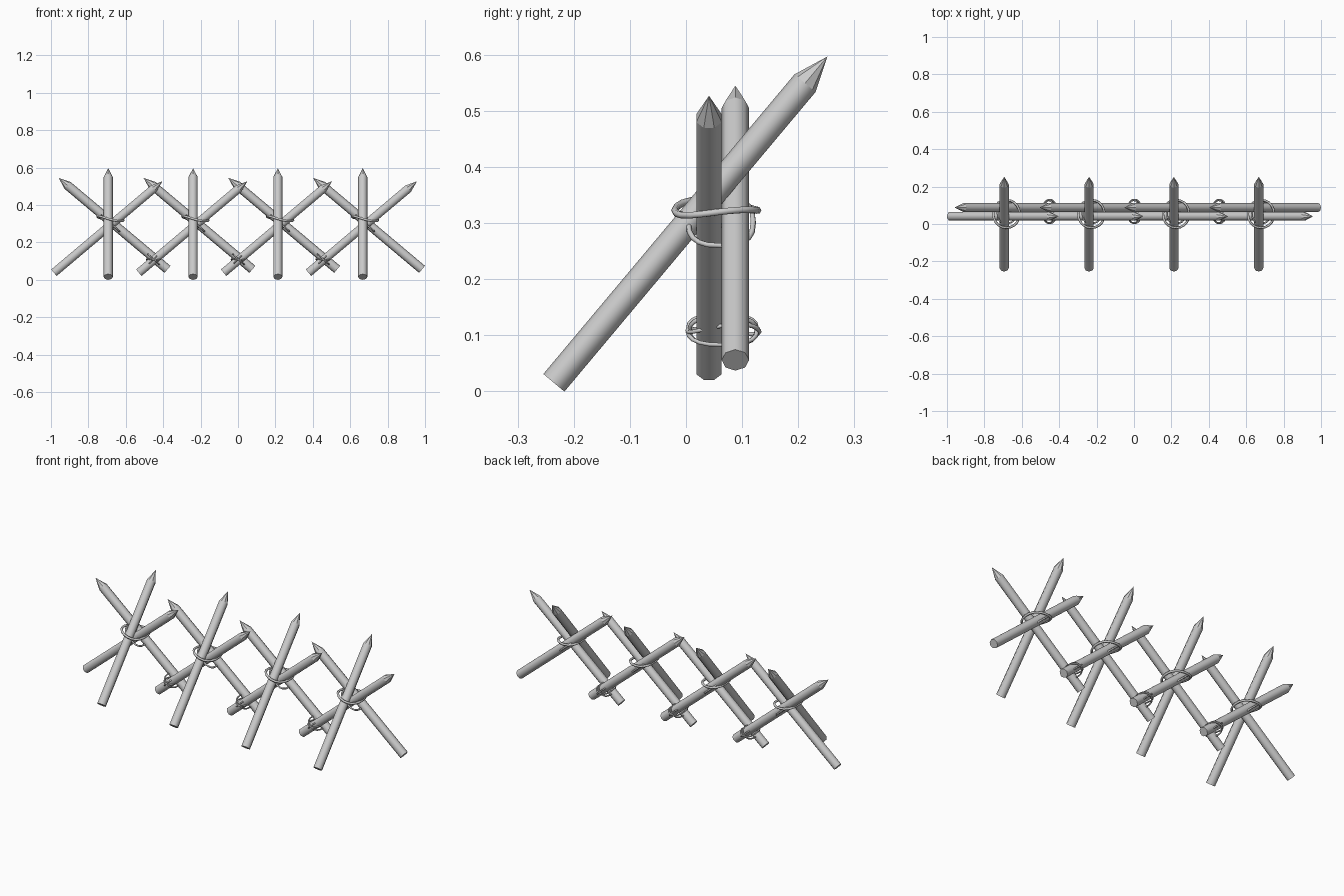
import bpy, bmesh, math
from mathutils import Vector

if "Cube" in bpy.data.objects:
    bpy.data.objects.remove(bpy.data.objects["Cube"])

STATIONS = (-0.694, -0.24, 0.213, 0.667)
R, TIP, SIDES = 0.0245, 0.062, 8


def pole(name, base, tip, side, phase=0.0):
    """Round stake with a flat foot and a sharpened point."""
    base, tip = Vector(base), Vector(tip)
    d = (tip - base).normalized()
    u = Vector(side)
    v = d.cross(u)
    bm = bmesh.new()

    def ring(centre):
        return [bm.verts.new(centre + R * (math.cos(a) * u + math.sin(a) * v))
                for a in (phase + 2 * math.pi * i / SIDES for i in range(SIDES))]

    low, high = ring(base), ring(tip - d * TIP)
    point = bm.verts.new(tip)
    bm.faces.new(low[::-1])
    for i in range(SIDES):
        j = (i + 1) % SIDES
        bm.faces.new((low[i], low[j], high[j], high[i])).smooth = True
        bm.faces.new((high[i], high[j], point))
    for f in bm.faces:
        if not f.smooth:
            for e in f.edges:
                e.smooth = False
    bmesh.ops.recalc_face_normals(bm, faces=bm.faces[:])
    me = bpy.data.meshes.new(name)
    bm.to_mesh(me)
    bm.free()
    bpy.context.collection.objects.link(bpy.data.objects.new(name, me))


def wire(name, centre, across, ry, thick, power=1.0, wobble=0.0):
    """Closed wire loop spanned by the 'across' vector and the y axis."""
    cu = bpy.data.curves.new(name, 'CURVE')
    cu.dimensions = '3D'
    cu.bevel_depth = thick
    cu.bevel_resolution = 1
    sp = cu.splines.new('POLY')
    n = 20
    sp.points.add(n - 1)
    for i, p in enumerate(sp.points):
        a = 2 * math.pi * i / n
        c, s = math.cos(a), math.sin(a)
        c = math.copysign(abs(c) ** power, c)
        s = math.copysign(abs(s) ** power, s)
        q = Vector(centre) + Vector(across) * c + Vector((0, ry * s, wobble * math.sin(2 * a + 0.6)))
        p.co = (*q, 1)
    sp.use_cyclic_u = True
    sp.use_smooth = True
    bpy.context.collection.objects.link(bpy.data.objects.new(name, cu))


for x in STATIONS:
    # three crossed stakes
    pole("leaning_stake", (x, -0.2355, 0.0155), (x, 0.252, 0.597), (1, 0, 0))
    pole("front_cross_stake", (x - 0.29, 0.041, 0.038), (x + 0.29, 0.041, 0.527), (0, 1, 0), math.pi / 8)
    pole("back_cross_stake", (x + 0.317, 0.088, 0.056), (x - 0.265, 0.088, 0.545), (0, 1, 0))
    # lashing around the main crossing
    wire("lashing_ring", (x + 0.012, 0.054, 0.326), (0.07, 0, -0.01), 0.074, 0.0065, 0.95, 0.006)
    wire("lashing_wrap", (x + 0.012, 0.062, 0.302), (0.048, 0, -0.042), 0.058, 0.005, 0.75)

# ties where neighbouring feet cross
for a, b in zip(STATIONS, STATIONS[1:]):
    x = (a + b) / 2 + 0.016
    wire("foot_tie", (x, 0.065, 0.110), (0.03, 0, -0.027), 0.062, 0.004, 0.8)
    wire("foot_tie", (x, 0.067, 0.110), (0.038, 0, 0.004), 0.064, 0.004, 0.9, 0.006)
    wire("foot_tie", (x - 0.004, 0.066, 0.108), (-0.026, 0, -0.026), 0.06, 0.004, 0.8)
